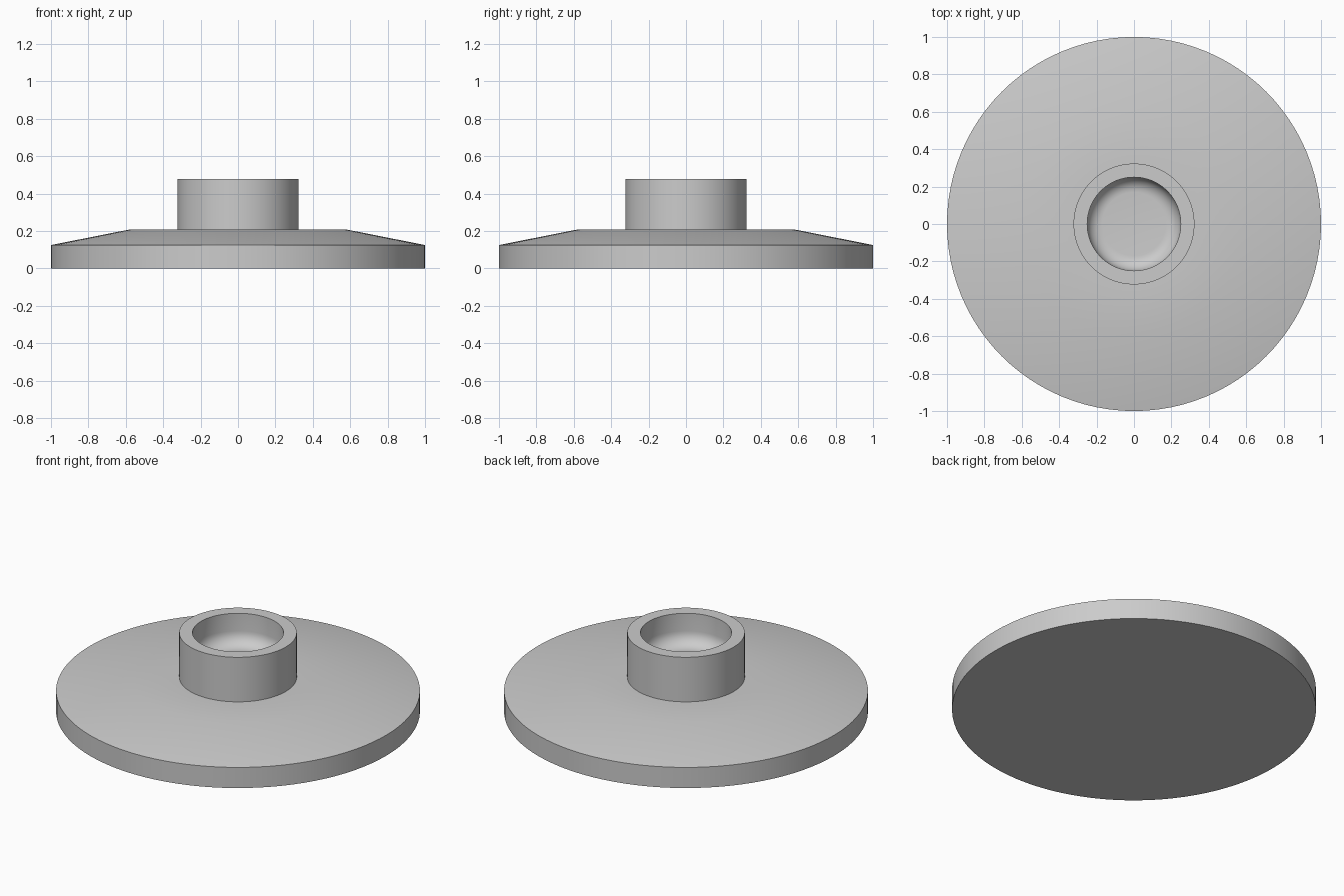
import bpy
import bmesh
from math import sin, cos, pi, radians
from mathutils import Vector

cube = bpy.data.objects.get("Cube")
if cube:
    bpy.data.objects.remove(cube, do_unlink=True)

SEGMENTS = 96

grey = bpy.data.materials.new("plain grey")
grey.use_nodes = True
grey.diffuse_color = (0.6, 0.6, 0.6, 1)
grey.node_tree.nodes["Principled BSDF"].inputs["Base Color"].default_value = (0.6, 0.6, 0.6, 1)


def lathe(name, profile):
    """Spin a (radius, height) profile around the z axis."""
    bm = bmesh.new()
    verts = [bm.verts.new((r, 0, z)) for r, z in profile]
    edges = [bm.edges.new(pair) for pair in zip(verts, verts[1:])]
    bmesh.ops.spin(bm, geom=verts + edges, cent=(0, 0, 0), axis=Vector((0, 0, 1)),
                   angle=2 * pi, steps=SEGMENTS, use_merge=True)
    bmesh.ops.remove_doubles(bm, verts=bm.verts[:], dist=0.0001)
    bm.normal_update()
    # The profile runs so that the outside faces away from the solid
    widest = max(bm.faces, key=lambda f: f.calc_center_median().xy.length)
    if widest.normal.xy.dot(widest.calc_center_median().xy) < 0:
        bmesh.ops.reverse_faces(bm, faces=bm.faces[:])
    mesh = bpy.data.meshes.new(name)
    bm.to_mesh(mesh)
    bm.free()
    mesh.materials.append(grey)
    obj = bpy.data.objects.new(name, mesh)
    bpy.context.collection.objects.link(obj)
    bpy.ops.object.select_all(action="DESELECT")
    obj.select_set(True)
    bpy.context.view_layer.objects.active = obj
    bpy.ops.object.shade_smooth_by_angle(angle=radians(30))
    return obj


collar_radius, bore_radius = 0.323, 0.25
shoulder, rim, floor, fillet = 0.207, 0.477, 0.29, 0.08

# Wide base disc with a sloped upper face
lathe("base_flange", [(0, 0), (1, 0), (1, 0.125), (0.585, shoulder),
                      (collar_radius, shoulder)])

# Raised collar with a blind bore, rounded at its floor
bore_corner = [(bore_radius - fillet * (1 - cos(a)), floor + fillet * (1 - sin(a)))
               for a in (pi / 2 * i / 8 for i in range(9))]
lathe("collar", [(collar_radius, shoulder), (collar_radius, rim),
                 (bore_radius, rim)] + bore_corner + [(0, floor)])
